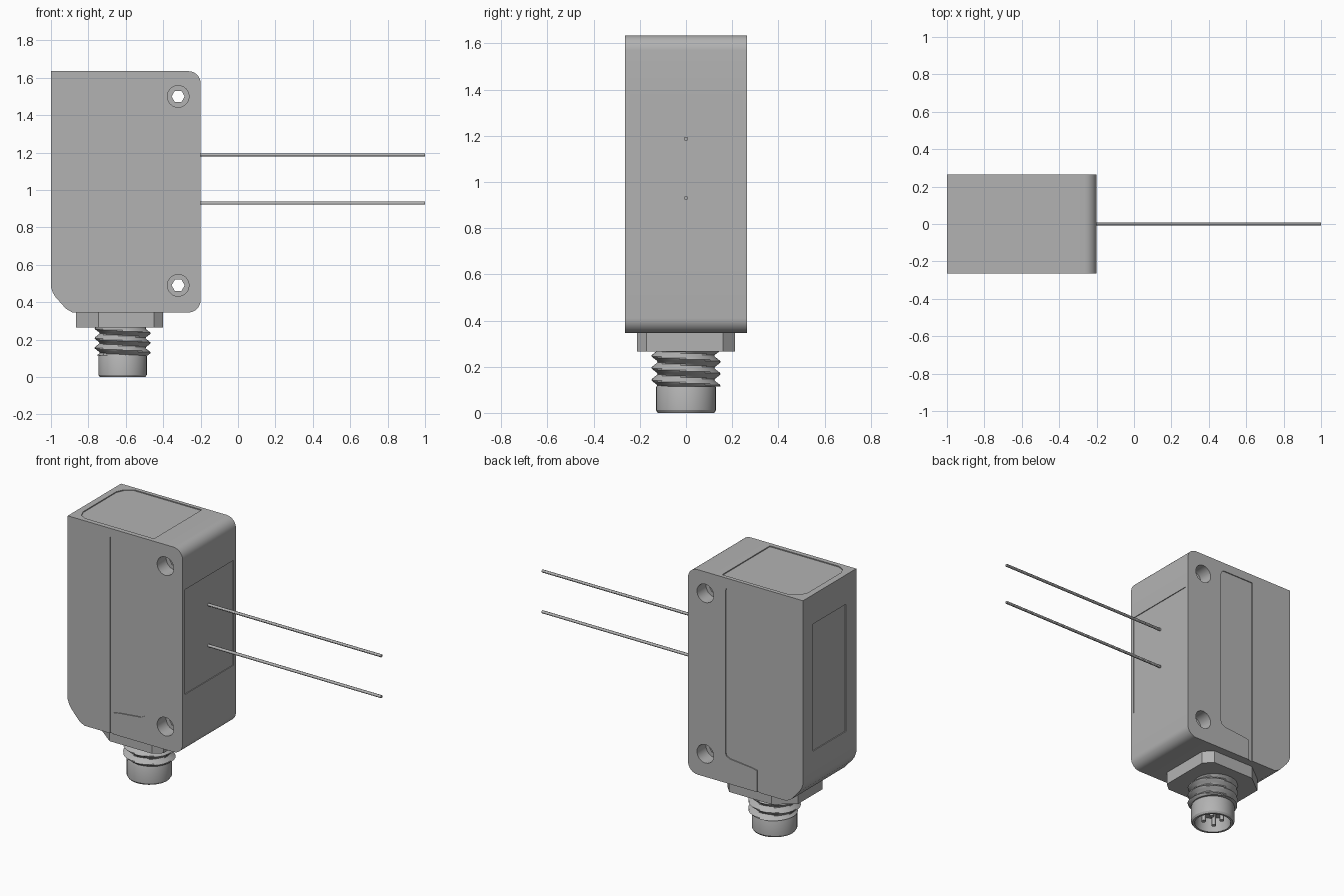
import bpy, bmesh, math

if "Cube" in bpy.data.objects:
    bpy.data.objects.remove(bpy.data.objects["Cube"])

grey = bpy.data.materials.new("housing grey")
grey.diffuse_color = (0.45, 0.45, 0.45, 1)
grey.use_nodes = True
grey.node_tree.nodes["Principled BSDF"].inputs["Base Color"].default_value = grey.diffuse_color


def finish(name, bm, angle=30):
    bmesh.ops.recalc_face_normals(bm, faces=bm.faces)
    me = bpy.data.meshes.new(name)
    bm.to_mesh(me)
    bm.free()
    ob = bpy.data.objects.new(name, me)
    bpy.context.collection.objects.link(ob)
    me.materials.append(grey)
    smooth(ob, angle)
    return ob


def smooth(ob, angle=30):
    bpy.ops.object.select_all(action='DESELECT')
    ob.select_set(True)
    bpy.context.view_layer.objects.active = ob
    bpy.ops.object.shade_smooth_by_angle(angle=math.radians(angle))


def prism(name, pts, lo, hi, place):
    """Extrude a 2D outline between lo and hi; place maps (u, v, w) to xyz."""
    bm = bmesh.new()
    a = [bm.verts.new(place(u, v, lo)) for u, v in pts]
    b = [bm.verts.new(place(u, v, hi)) for u, v in pts]
    bm.faces.new(a)
    bm.faces.new(b)
    n = len(pts)
    for i in range(n):
        bm.faces.new((a[i], a[(i + 1) % n], b[(i + 1) % n], b[i]))
    return finish(name, bm)


def arc(cx, cy, r, a0, a1, n=8):
    return [(cx + r * math.cos(math.radians(a0 + (a1 - a0) * i / n)),
             cy + r * math.sin(math.radians(a0 + (a1 - a0) * i / n))) for i in range(n + 1)]


def rect(u0, u1, v0, v1, c=0.0):
    if not c:
        return [(u0, v0), (u1, v0), (u1, v1), (u0, v1)]
    return [(u0 + c, v0), (u1 - c, v0), (u1, v0 + c), (u1, v1 - c),
            (u1 - c, v1), (u0 + c, v1), (u0, v1 - c), (u0, v0 + c)]


def circle(cx, cy, r, n=24):
    return arc(cx, cy, r, 0, 360, n)[:-1]


def lathe(name, prof, cx, n=32):
    """Revolve a closed (r, z) profile about a vertical axis at x = cx."""
    bm = bmesh.new()
    rings = [[bm.verts.new((cx + r * math.cos(2 * math.pi * i / n),
                            r * math.sin(2 * math.pi * i / n), z)) for i in range(n)]
             for r, z in prof]
    for p, q in zip(rings, rings[1:]):
        for i in range(n):
            bm.faces.new((p[i], p[(i + 1) % n], q[(i + 1) % n], q[i]))
    bm.faces.new(rings[0])
    bm.faces.new(rings[-1])
    return finish(name, bm)


def along_y(u, v, w): return (u, w, v)
def along_x(u, v, w): return (w, u, v)
def along_z(u, v, w): return (u, v, w)


# Housing: rounded sensing side, chamfered lower rear corner
H = 0.265
outline = ([(-1, 1.635), (-1, 0.48), (-0.99, 0.45), (-0.975, 0.427), (-0.92, 0.365), (-0.885, 0.345)]
           + arc(-0.265, 0.41, 0.065, -90, 0) + arc(-0.265, 1.57, 0.065, 0, 90))
housing = prism("housing", outline, -H, H, along_y)

# Cutters: side panels, screw holes, top, rear and sensing windows
side = [(-0.705, 1.58), (-0.48, 1.58), (-0.465, 1.57), (-0.46, 1.55), (-0.46, 0.535),
        (-0.467, 0.515), (-0.49, 0.503), (-0.64, 0.488), (-0.68, 0.48), (-0.68, 0.33), (-0.705, 0.33)]
cutters = []
for s in (-1, 1):
    cutters.append(prism("side_panel_cutter", side, s * (H - 0.006), s * (H + 0.05), along_y))
    for z in (0.49, 1.5):
        cutters.append(prism("counterbore_cutter", circle(-0.32, z, 0.058),
                             s * (H - 0.09), s * (H + 0.05), along_y))
for z in (0.49, 1.5):
    cutters.append(prism("screw_hole_cutter", circle(-0.32, z, 0.035, 6), -0.4, 0.4, along_y))
top = [(-0.9, -0.235), (-0.42, -0.235), (-0.42, 0.24), (-0.89, 0.24),
       (-0.94, 0.205), (-0.96, 0.16), (-0.96, -0.17), (-0.94, -0.215)]
cutters.append(prism("top_panel_cutter", top, 1.629, 1.7, along_z))
cutters.append(prism("rear_panel_cutter", rect(-0.163, 0.163, 0.65, 1.45), -1.05, -0.994, along_x))
cutters.append(prism("window_cutter", rect(-0.243, 0.243, 0.715, 1.375), -0.205, -0.15, along_x))

bpy.context.view_layer.objects.active = housing
for c in cutters:
    m = housing.modifiers.new("cut", 'BOOLEAN')
    m.operation = 'DIFFERENCE'
    m.solver = 'EXACT'
    m.object = c
    bpy.context.view_layer.objects.active = housing
    bpy.ops.object.modifier_apply(modifier=m.name)
for c in cutters:
    bpy.data.objects.remove(c)
smooth(housing)

# Collar plate under the housing, with chamfered corners
collar = [(-0.745, -0.213), (-0.45, -0.213), (-0.4, -0.17), (-0.4, 0.16),
          (-0.45, 0.213), (-0.745, 0.213), (-0.865, 0.12), (-0.865, -0.12)]
prism("collar", collar, 0.265, 0.35, along_z)

# Threaded neck: helical ridge around a core
CX, PITCH, N, ROWS = -0.617, 0.052, 32, 24
bm = bmesh.new()
grid = []
for j in range(ROWS + 1):
    z = 0.115 + 0.155 * j / ROWS
    row = []
    for i in range(N):
        t = (z / PITCH + i / N) % 1
        r = 0.12 + 0.033 * (1 - abs(2 * t - 1))
        a = 2 * math.pi * i / N
        row.append(bm.verts.new((CX + r * math.cos(a), r * math.sin(a), z)))
    grid.append(row)
for p, q in zip(grid, grid[1:]):
    for i in range(N):
        bm.faces.new((p[i], p[(i + 1) % N], q[(i + 1) % N], q[i]))
bm.faces.new(grid[0])
bm.faces.new(grid[-1])
finish("threaded_neck", bm)

# Plug barrel, hollow from below, with contact pins
lathe("plug_barrel", [(0.001, 0.09), (0.1, 0.09), (0.108, 0.0), (0.122, 0.0),
                      (0.13, 0.012), (0.13, 0.11), (0.12, 0.13), (0.001, 0.13)], CX)
for k in range(4):
    a = math.radians(45 + 90 * k)
    prism("contact_pin", circle(CX + 0.055 * math.cos(a), 0.055 * math.sin(a), 0.014, 12),
          0.015, 0.1, along_z)

# Light beams leaving the sensing window
for z in (0.93, 1.187):
    prism("beam", circle(0, z, 0.009, 12), -0.21, 1.0, along_x)
